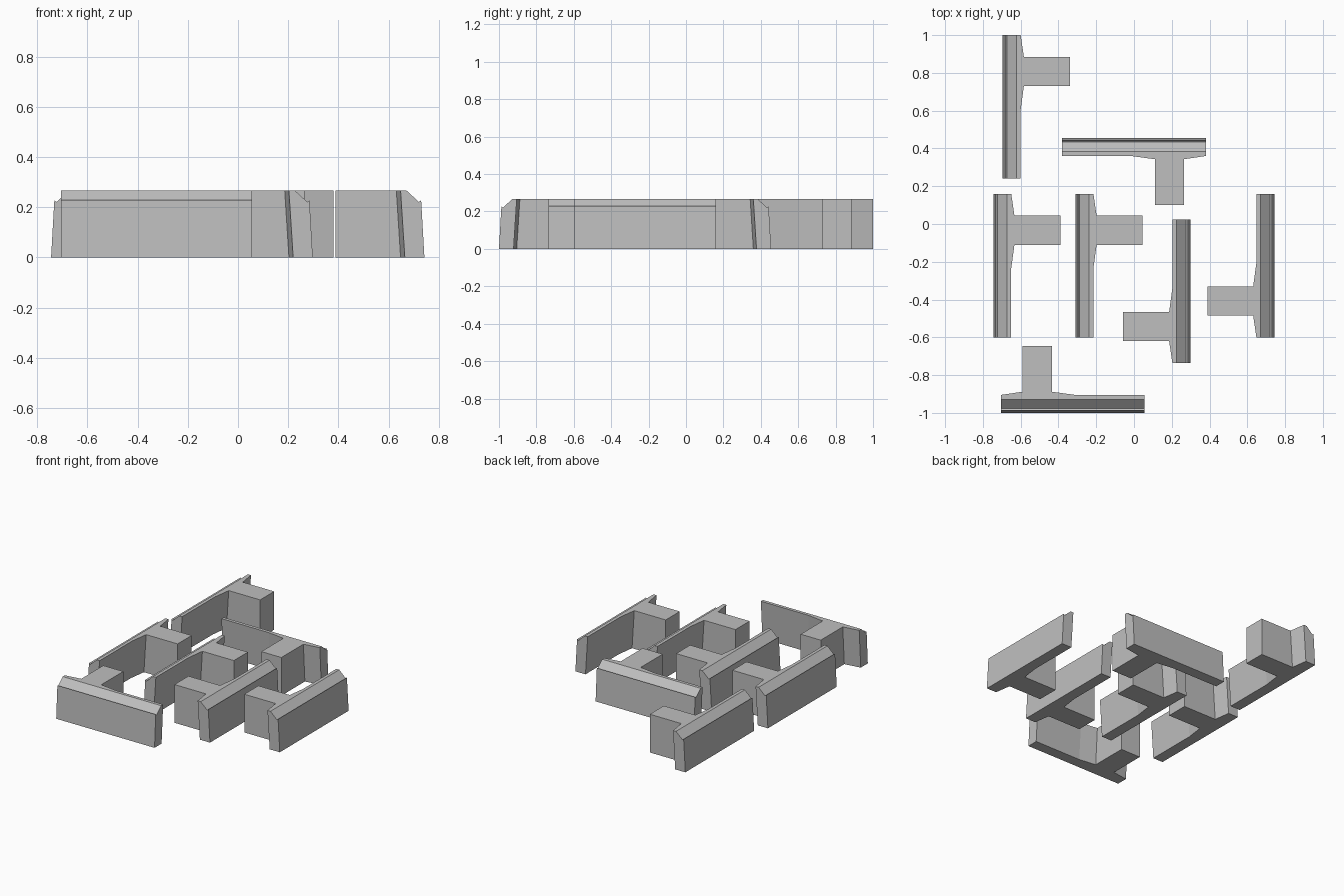
import bpy, bmesh, math
from mathutils import Matrix

if "Cube" in bpy.data.objects:
    bpy.data.objects.remove(bpy.data.objects["Cube"])

H = 0.267          # block height
LENGTH = 0.76      # wall length
STEM_REACH = 0.355 # distance from outer face to end of stem

stone = bpy.data.materials.new("stone_grey")
stone.diffuse_color = (0.52, 0.52, 0.52, 1)
stone.use_nodes = True
stone.node_tree.nodes["Principled BSDF"].inputs["Base Color"].default_value = stone.diffuse_color

# Outer side of the wall section: (depth, height), leaning face, groove, chamfer
OUTER = [(0, 0), (0.013, 0.228), (0.022, 0.221), (0.072, H)]
# Stations along the wall: (position, extra thickness behind)
STATIONS = [(0, 0), (0.115, 0.017), (0.27, 0.017), (0.395, 0), (LENGTH, 0)]


def wall_block(name, x, y, turn):
    """T-shaped wall block: lofted facing wall with a stem on its back."""
    bm = bmesh.new()
    rings = []
    for u, extra in STATIONS:
        section = OUTER + [(0.095 + extra, H), (0.078 + extra, 0)]
        rings.append([bm.verts.new((u, v, z)) for v, z in section])
    n = len(rings[0])
    stem_face = None
    for i in range(len(rings) - 1):
        a, b = rings[i], rings[i + 1]
        for j in range(n):
            k = (j + 1) % n
            face = bm.faces.new((a[j], a[k], b[k], b[j]))
            if i == 1 and j == 4:
                stem_face = face
    bm.faces.new(rings[0][::-1])
    bm.faces.new(rings[-1])

    # Stem pulled out of the thickened part of the back
    out = bmesh.ops.extrude_face_region(bm, geom=[stem_face])
    for v in out["geom"]:
        if isinstance(v, bmesh.types.BMVert):
            v.co.y = STEM_REACH
    if stem_face.is_valid:
        bmesh.ops.delete(bm, geom=[stem_face], context="FACES_ONLY")

    bmesh.ops.recalc_face_normals(bm, faces=bm.faces)
    bmesh.ops.dissolve_limit(bm, angle_limit=math.radians(0.5),
                             verts=bm.verts, edges=bm.edges)
    # Quarter turn and placement
    bm.transform(Matrix.Translation((x, y, 0)) @
                 Matrix.Rotation(math.radians(turn), 4, "Z"))
    mesh = bpy.data.meshes.new(name)
    bm.to_mesh(mesh)
    bm.free()
    mesh.materials.append(stone)
    bpy.context.collection.objects.link(bpy.data.objects.new(name, mesh))


# Near corner of each outer face, and direction of the block
wall_block("wall_block_back_left", -0.695, 1.0, -90)
wall_block("wall_block_back", 0.38, 0.455, 180)
wall_block("wall_block_left", -0.745, 0.16, -90)
wall_block("wall_block_middle_left", -0.31, 0.16, -90)
wall_block("wall_block_middle_right", 0.298, -0.735, 90)
wall_block("wall_block_right", 0.743, -0.60, 90)
wall_block("wall_block_front", -0.705, -1.0, 0)
